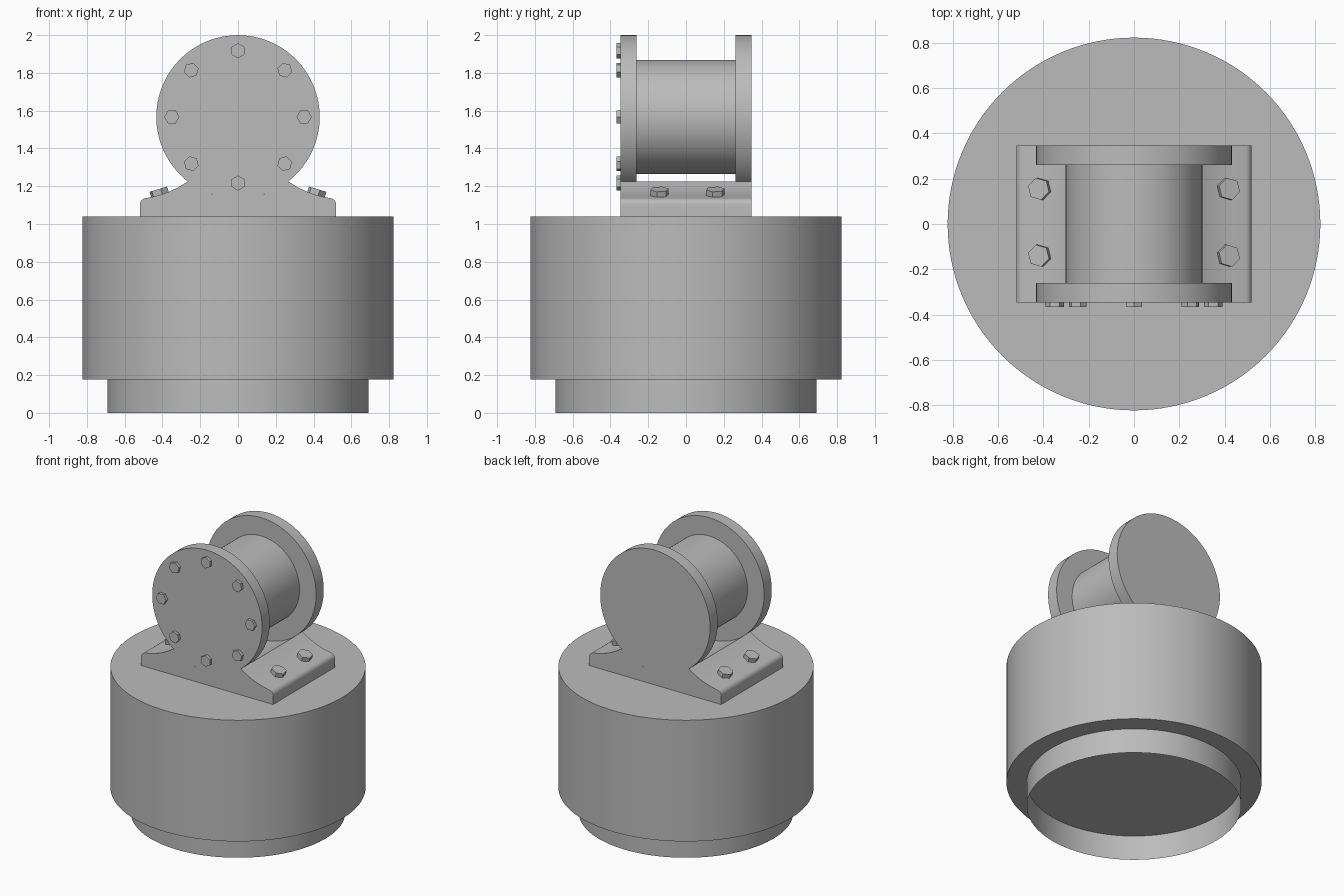
import bpy, bmesh, math
from mathutils import Matrix, Vector

cube = bpy.data.objects.get("Cube")
if cube:
    bpy.data.objects.remove(cube, do_unlink=True)

GREY = (0.5, 0.5, 0.5, 1)
metal = bpy.data.materials.new("grey_metal")
metal.use_nodes = True
metal.diffuse_color = GREY
for node in metal.node_tree.nodes:
    if node.type == 'BSDF_PRINCIPLED':
        node.inputs["Base Color"].default_value = GREY

ALONG_Y = Matrix.Rotation(math.pi / 2, 4, 'X')


def finish(name, bm):
    mesh = bpy.data.meshes.new(name)
    bm.to_mesh(mesh)
    bm.free()
    mesh.materials.append(metal)
    obj = bpy.data.objects.new(name, mesh)
    bpy.context.collection.objects.link(obj)
    bpy.ops.object.select_all(action='DESELECT')
    obj.select_set(True)
    bpy.context.view_layer.objects.active = obj
    bpy.ops.object.shade_smooth_by_angle(angle=math.radians(30))
    return obj


def cylinder(name, radius, depth, matrix, sides=96, caps=True):
    bm = bmesh.new()
    bmesh.ops.create_cone(bm, cap_ends=caps, segments=sides, radius1=radius,
                          radius2=radius, depth=depth, matrix=matrix)
    return finish(name, bm)


def at(x, y, z):
    return Matrix.Translation((x, y, z))


# Main body and the open skirt beneath it
BODY_BASE, BODY_TOP = 0.177, 1.04
cylinder("main_body", 0.823, BODY_TOP - BODY_BASE, at(0, 0, (BODY_TOP + BODY_BASE) / 2), 128)
cylinder("bottom_skirt", 0.692, BODY_BASE, at(0, 0, BODY_BASE / 2), 128, caps=False)

# Drum with a flange at each end
AXIS_Z, FLANGE_R, HALF_Y, THICK = 1.567, 0.4325, 0.347, 0.086
for name, side in (("front_flange", -1), ("back_flange", 1)):
    cylinder(name, FLANGE_R, THICK, at(0, side * (HALF_Y - THICK / 2), AXIS_Z) @ ALONG_Y, 128)
cylinder("drum", 0.302, 2 * (HALF_Y - THICK), at(0, 0, AXIS_Z) @ ALONG_Y)

# Saddle foot: sloping shoulders, rounded ends, and a seat following the flanges
right = [(0.52, BODY_TOP)]
for i in range(6):
    a = math.radians(15 * i)
    right.append((0.485 + 0.035 * math.cos(a), 1.102 + 0.035 * math.sin(a)))
right += [(0.44, 1.146), (0.40, 1.158), (0.36, 1.173), (0.315, 1.195)]
seat_angle = math.asin(0.265 / FLANGE_R)
seat = []
for i in range(25):
    a = seat_angle * (1 - i / 12)
    seat.append((FLANGE_R * math.sin(a), AXIS_Z - FLANGE_R * math.cos(a)))
profile = right + seat + [(-x, z) for x, z in reversed(right)]

bm = bmesh.new()
face = bm.faces.new([bm.verts.new((x, -HALF_Y, z)) for x, z in profile])
extruded = bmesh.ops.extrude_face_region(bm, geom=[face], use_keep_orig=True)
moved = [v for v in extruded["geom"] if isinstance(v, bmesh.types.BMVert)]
bmesh.ops.translate(bm, vec=Vector((0, 2 * HALF_Y, 0)), verts=moved)
bmesh.ops.recalc_face_normals(bm, faces=bm.faces)
finish("saddle_foot", bm)

# Ring of hexagonal bolt heads on the front flange
for i in range(8):
    turn = i * math.pi / 4
    spot = at(0.35 * math.sin(turn), -HALF_Y - 0.005, AXIS_Z + 0.35 * math.cos(turn))
    cylinder(f"flange_bolt_{i + 1}", 0.04, 0.03,
             spot @ Matrix.Rotation(turn, 4, 'Y') @ ALONG_Y, 6)

# Hold-down bolts on the sloping shoulders
for name, side in (("left", 1), ("right", -1)):
    for end, y in (("front", -0.14), ("back", 0.155)):
        tilt = Matrix.Rotation(side * math.radians(17), 4, 'Y')
        cylinder(f"{name}_{end}_foot_bolt", 0.05, 0.04,
                 at(side * 0.416, y, 1.165) @ tilt @ Matrix.Rotation(0.25, 4, 'Z'), 6)
